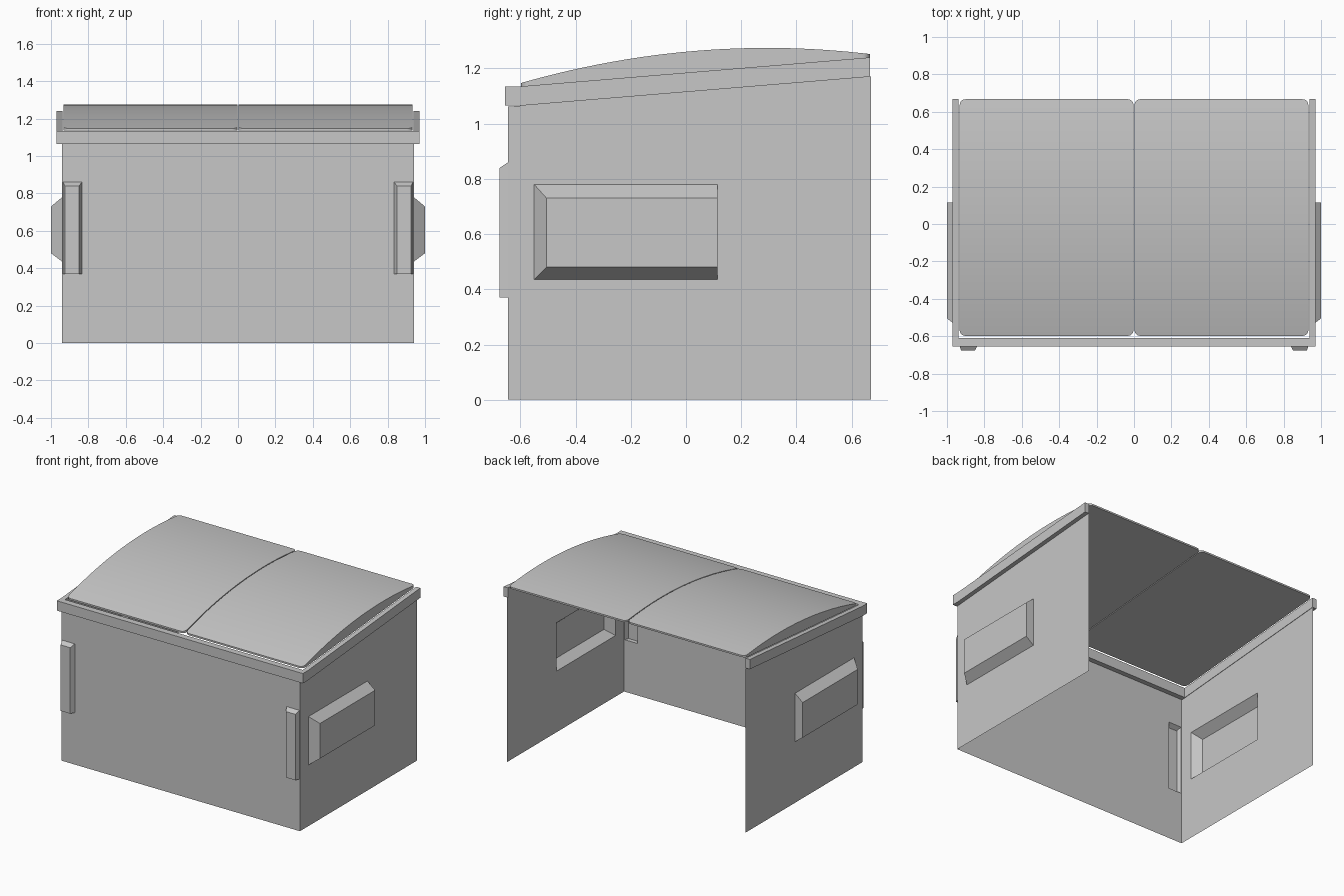
import bpy, bmesh, math

cube = bpy.data.objects.get("Cube")
if cube:
    bpy.data.objects.remove(cube, do_unlink=True)

# One grey paint for everything
grey = bpy.data.materials.new("grey_paint")
grey.use_nodes = True
colour = (0.57, 0.57, 0.57, 1)
grey.diffuse_color = colour
shader = grey.node_tree.nodes["Principled BSDF"]
shader.inputs["Base Color"].default_value = colour
shader.inputs["Roughness"].default_value = 0.7

BACK, FRONT, WALL = 0.67, -0.645, 0.94
RIM_LOW, RIM_HIGH, RIM_RISE = 1.065, 1.135, 0.105
SLOPE_START, SLOPE_END = -0.60, 0.667


def slope(y):
    """Height gained along the sloping rim."""
    return RIM_RISE * (y - SLOPE_START) / (SLOPE_END - SLOPE_START)


def finish(name, bm, mirrored=True, closed=True):
    bmesh.ops.remove_doubles(bm, verts=bm.verts, dist=0.0001)
    if closed:
        bmesh.ops.recalc_face_normals(bm, faces=bm.faces)
    mesh = bpy.data.meshes.new(name)
    bm.to_mesh(mesh)
    bm.free()
    mesh.materials.append(grey)
    obj = bpy.data.objects.new(name, mesh)
    bpy.context.collection.objects.link(obj)
    if mirrored:
        mod = obj.modifiers.new("Mirror", "MIRROR")
        mod.use_mirror_merge = False
    return obj


def add_face(bm, points):
    return bm.faces.new([bm.verts.new(p) for p in points])


def rect(u0, u1, v0, v1):
    return [(u0, v0), (u1, v0), (u1, v1), (u0, v1)]


def pocket_panel(name, span, top, base, cap, place, depth):
    """Sheet wall with one hollow raised pocket; place maps u, v, outward."""
    bm = bmesh.new()
    us = [span[0], base[0], base[1], span[1]]
    rows = [0, base[2], base[3], None]
    for i in range(3):
        for j in range(3):
            if i == 1 and j == 1:
                continue
            corners = []
            for u, v in rect(i, i + 1, j, j + 1):
                z = top(us[u]) if rows[v] is None else rows[v]
                corners.append(place(us[u], z, 0))
            add_face(bm, corners)
    low = [place(u, v, 0) for u, v in rect(*base)]
    high = [place(u, v, depth) for u, v in rect(*cap)]
    for i in range(4):
        k = (i + 1) % 4
        add_face(bm, [low[i], low[k], high[k], high[i]])
    add_face(bm, high)
    return finish(name, bm, closed=False)


# Front wall with a narrow raised post near each corner
pocket_panel("front_wall", (0, WALL), lambda u: RIM_LOW,
             (0.835, 0.935, 0.37, 0.86), (0.85, 0.925, 0.37, 0.84),
             lambda u, v, n: (u, FRONT - n, v), 0.03)

# Side walls with lifting fork pockets
pocket_panel("side_walls", (FRONT, BACK), lambda u: RIM_LOW + slope(u),
             (-0.55, 0.115, 0.435, 0.78), (-0.505, 0.115, 0.48, 0.73),
             lambda u, v, n: (WALL + n, u, v), 0.06)


def prism(name, outline, x0, x1, mirrored):
    """Extrude a y-z outline along x."""
    bm = bmesh.new()
    face = add_face(bm, [(x0, y, z) for y, z in outline])
    geom = bmesh.ops.extrude_face_region(bm, geom=[face])["geom"]
    verts = [g for g in geom if isinstance(g, bmesh.types.BMVert)]
    bmesh.ops.translate(bm, verts=verts, vec=(x1 - x0, 0, 0))
    return finish(name, bm, mirrored)


# Rim bars
prism("front_rim", rect(-0.655, -0.61, RIM_LOW, RIM_HIGH), -0.937, 0.937, False)
prism("side_rims", [(-0.655, RIM_LOW), (SLOPE_START, RIM_LOW),
                    (SLOPE_END, RIM_LOW + RIM_RISE),
                    (SLOPE_END, RIM_HIGH + RIM_RISE),
                    (SLOPE_START, RIM_HIGH), (-0.655, RIM_HIGH)],
      0.937, 0.97, True)

# Pair of domed lids with flat undersides and rounded corners
radius, x_in, x_out = 0.03, 0.003, 0.932
y0, y1 = -0.598, SLOPE_END
arc = [radius * (1 - math.cos(math.radians(a))) for a in range(0, 91, 15)]
middle = [y0 + radius + (y1 - y0 - 2 * radius) * i / 24 for i in range(1, 24)]
stations = [y0 + d for d in arc] + middle + [y1 - d for d in reversed(arc)]
bm = bmesh.new()
rings = []
for y in stations:
    d = min(y - y0, y1 - y, radius)
    inset = radius - math.sqrt(max(0, radius ** 2 - (radius - d) ** 2))
    t = 2 * (y - y0) / (y1 - y0) - 1
    low = RIM_HIGH + slope(y)
    high = low + 0.012 + 0.064 * (1 - t * t)
    a, b = x_in + inset, x_out - inset
    rings.append([bm.verts.new((x, y, z)) for x, z in rect(a, b, low, high)])
for r, s in zip(rings, rings[1:]):
    for i in range(4):
        k = (i + 1) % 4
        bm.faces.new([r[i], r[k], s[k], s[i]])
bm.faces.new(rings[0])
bm.faces.new(rings[-1])
lids = finish("lids", bm)
bpy.ops.object.select_all(action="DESELECT")
lids.select_set(True)
bpy.context.view_layer.objects.active = lids
bpy.ops.object.shade_smooth_by_angle(angle=math.radians(35))
